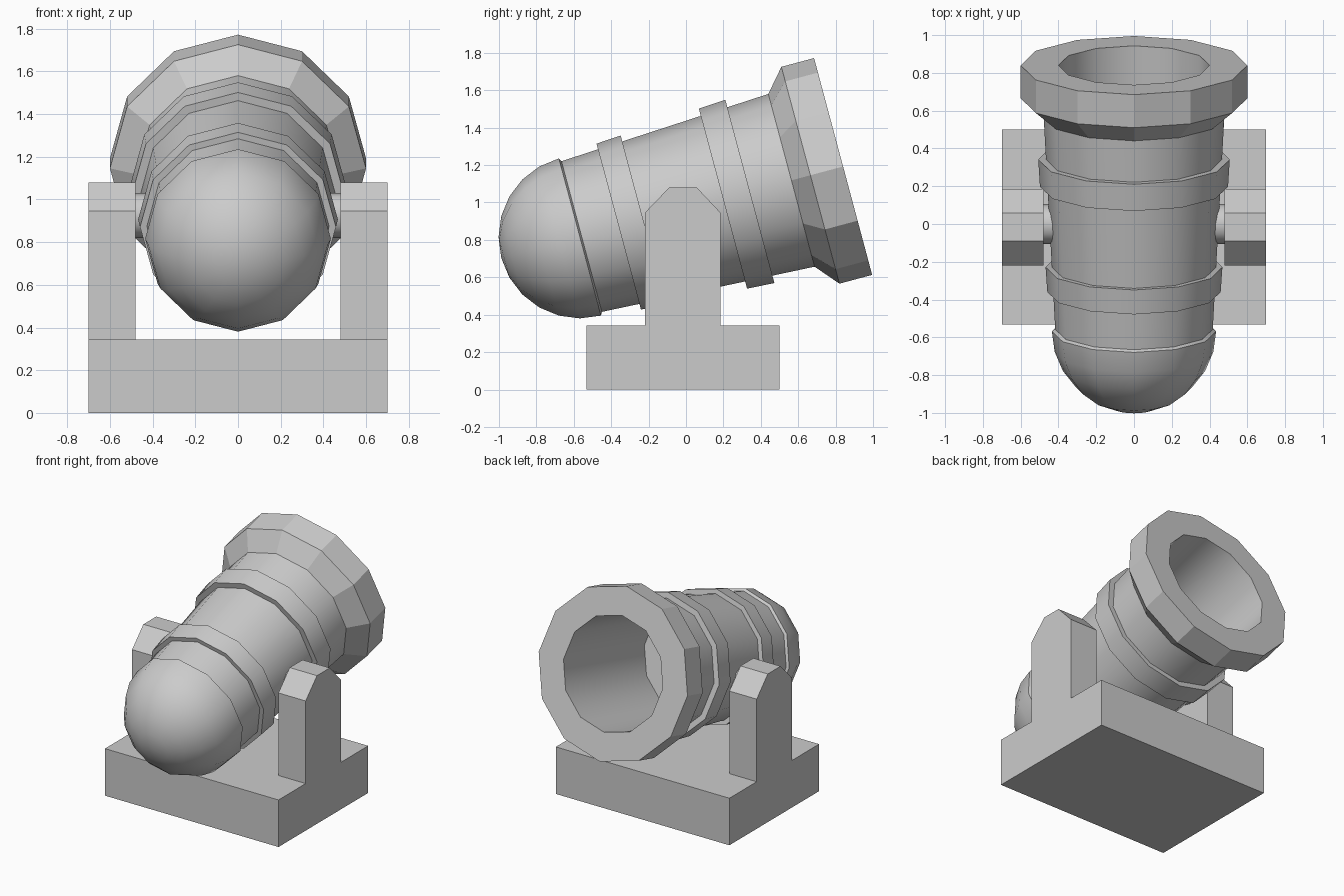
import bpy, bmesh
from math import sin, cos, pi, radians
from mathutils import Matrix

if "Cube" in bpy.data.objects:
    bpy.data.objects.remove(bpy.data.objects["Cube"])

SIDES = 12
# Barrel frame: origin at the muzzle centre, local +y along the bore, tilted up 15 degrees
TILT = Matrix.Translation((0, 0.84, 1.1925)) @ Matrix.Rotation(radians(15), 4, 'X')


def finish(bm, name, matrix=Matrix()):
    bmesh.ops.recalc_face_normals(bm, faces=bm.faces)
    me = bpy.data.meshes.new(name)
    bm.to_mesh(me)
    bm.free()
    ob = bpy.data.objects.new(name, me)
    ob.matrix_world = matrix
    bpy.context.collection.objects.link(ob)
    return ob


def smooth(ob, angle=35):
    bpy.ops.object.select_all(action='DESELECT')
    ob.select_set(True)
    bpy.context.view_layer.objects.active = ob
    bpy.ops.object.shade_smooth_by_angle(angle=radians(angle))


def lathe(name, profile, matrix, closed=False):
    """Spin (along, radius) points around local y; radius 0 makes a pole or cap."""
    bm = bmesh.new()
    rings = []
    for s, r in profile:
        if r == 0:
            rings.append([bm.verts.new((0, s, 0))] * SIDES)
        else:
            rings.append([bm.verts.new((r * sin(2 * pi * i / SIDES), s, r * cos(2 * pi * i / SIDES)))
                          for i in range(SIDES)])
    pairs = list(zip(rings, rings[1:])) + ([(rings[-1], rings[0])] if closed else [])
    for a, b in pairs:
        for i in range(SIDES):
            j = (i + 1) % SIDES
            bm.faces.new(list(dict.fromkeys((a[i], a[j], b[j], b[i]))))
    ob = finish(bm, name, matrix)
    smooth(ob)
    return ob


def extrude_x(name, outline, x0, x1):
    """Extrude a (y, z) outline between two x positions."""
    bm = bmesh.new()
    face = bm.faces.new([bm.verts.new((x0, y, z)) for y, z in outline])
    ext = bmesh.ops.extrude_face_region(bm, geom=[face])
    bmesh.ops.translate(bm, vec=(x1 - x0, 0, 0),
                        verts=[v for v in ext['geom'] if isinstance(v, bmesh.types.BMVert)])
    return finish(bm, name)


# Barrel: domed breech with a lip, tapered tube, flared muzzle, bore
R, LIP = 0.435, -1.457
dome = [(LIP - R * cos(radians(a)), R * sin(radians(a)) if a else 0) for a in range(0, 91, 15)]
barrel = lathe('barrel', dome + [
    (-1.447, 0.417), (-0.286, 0.478),
    (-0.181, 0.60), (0, 0.60),
    (0, 0.40), (-0.95, 0.39), (-0.95, 0)], TILT)

# The muzzle flare is faceted
for p in barrel.data.polygons:
    radii = [(barrel.data.vertices[v].co.x ** 2 + barrel.data.vertices[v].co.z ** 2) ** 0.5
             for v in p.vertices]
    if max(radii) > 0.55:
        p.use_smooth = False

# Reinforcing bands
for name, back, front, r0, r1 in (('front_band', -0.665, -0.516, 0.498, 0.507),
                                  ('rear_band', -1.242, -1.106, 0.459, 0.468)):
    lathe(name, [(back, r0 - 0.05), (back, r0), (front, r1), (front, r1 - 0.05)], TILT, closed=True)

# Trunnion pins into the cheeks
for side, name in ((1, 'right_trunnion'), (-1, 'left_trunnion')):
    lathe(name, [(-0.41, 0), (-0.41, 0.105), (-0.52, 0.105), (-0.52, 0)],
          Matrix.Translation((0, 0, 0.925)) @ Matrix.Rotation(side * pi / 2, 4, 'Z'))

# Base block
extrude_x('base', [(-0.533, 0), (0.5, 0), (0.5, 0.343), (-0.533, 0.343)], -0.7, 0.7)

# Side cheeks with chamfered tops
cheek = [(-0.22, 0.343), (0.185, 0.343), (0.185, 0.945), (0.058, 1.08), (-0.09, 1.08), (-0.22, 0.945)]
for side, name in ((1, 'right_cheek'), (-1, 'left_cheek')):
    extrude_x(name, cheek, side * 0.48, side * 0.7)
